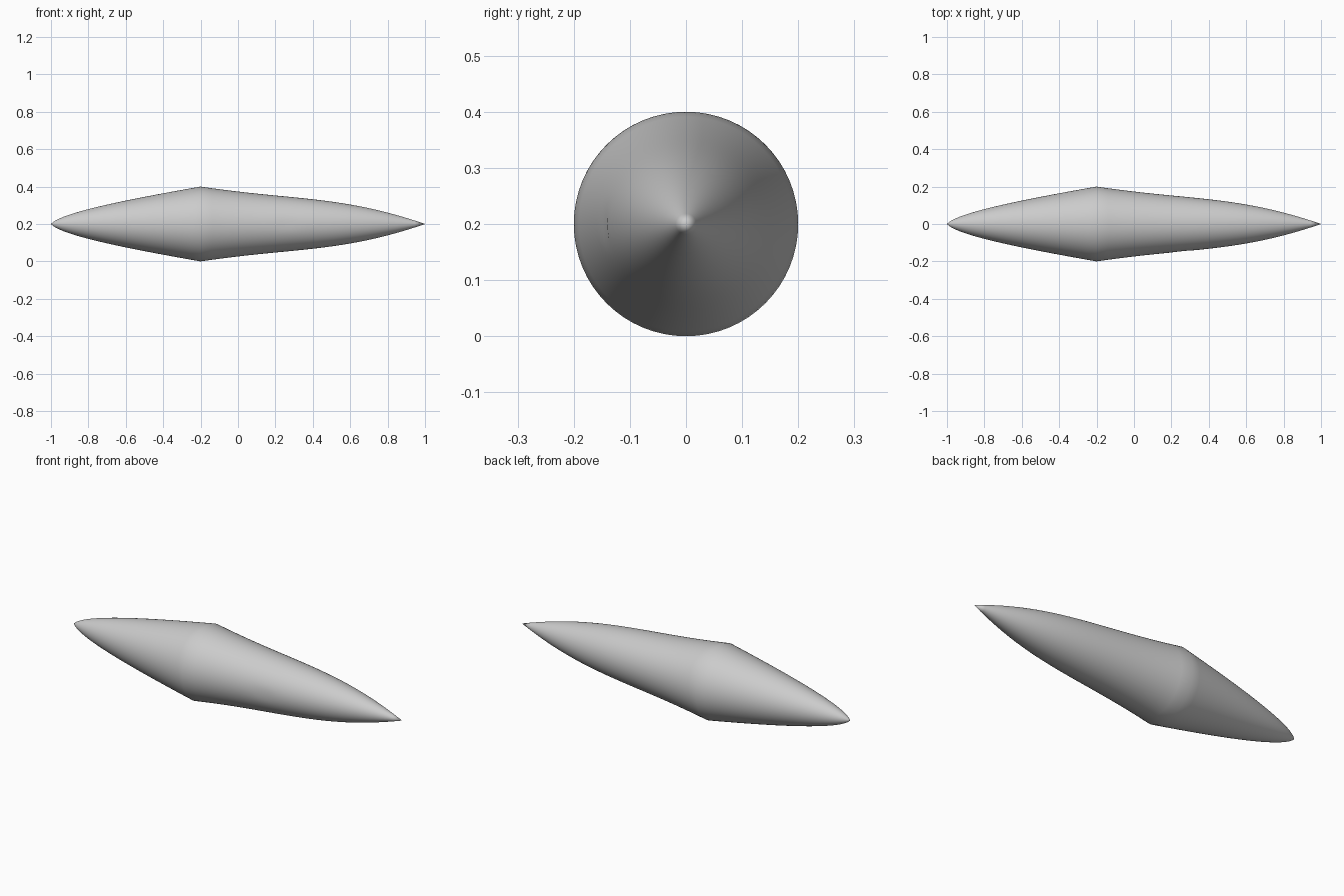
import bpy
import bmesh
import math
from mathutils import Vector
from mathutils.geometry import interpolate_bezier

cube = bpy.data.objects.get("Cube")
if cube:
    bpy.data.objects.remove(cube, do_unlink=True)

SIDES = 64
AXIS_HEIGHT = 0.2


def curve(*points):
    """Sample one cubic span of the profile as (x, radius)."""
    return interpolate_bezier(*[Vector((x, r, 0)) for x, r in points], 25)


# Profile: short blunt end, widest ridge, long tapered end
blunt_end = curve((-1, 0), (-0.95, 0.06), (-0.6, 0.13), (-0.2, 0.2))
long_end = curve((-0.2, 0.2), (0.3, 0.125), (0.55, 0.155), (1, 0))
profile = blunt_end + long_end[1:]

# Body: the profile turned about the long axis
bm = bmesh.new()
verts = [bm.verts.new((p.x, 0, p.y)) for p in profile]
edges = [bm.edges.new(pair) for pair in zip(verts, verts[1:])]
bmesh.ops.spin(bm, geom=verts + edges, cent=(0, 0, 0), axis=(1, 0, 0),
               angle=math.tau, steps=SIDES, use_merge=True)
bmesh.ops.remove_doubles(bm, verts=bm.verts, dist=0.0001)

# Tiny shallow dent on the front of the long end
dent = Vector((0.26, -0.145, 0))
for v in bm.verts:
    distance = (v.co - dent).length
    if distance < 0.05:
        v.co.y += 0.003 * (1 - distance / 0.05)

bmesh.ops.translate(bm, vec=(0, 0, AXIS_HEIGHT), verts=bm.verts)
bmesh.ops.recalc_face_normals(bm, faces=bm.faces)
mesh = bpy.data.meshes.new("spindle_body")
bm.to_mesh(mesh)
bm.free()

body = bpy.data.objects.new("spindle_body", mesh)
bpy.context.collection.objects.link(body)

# Plain light grey
grey = bpy.data.materials.new("light_grey")
grey.use_nodes = True
colour = (0.6, 0.6, 0.6, 1)
grey.diffuse_color = colour
grey.node_tree.nodes["Principled BSDF"].inputs["Base Color"].default_value = colour
mesh.materials.append(grey)

# Smooth skin
bpy.context.view_layer.objects.active = body
body.select_set(True)
bpy.ops.object.shade_smooth_by_angle(angle=math.radians(40))
